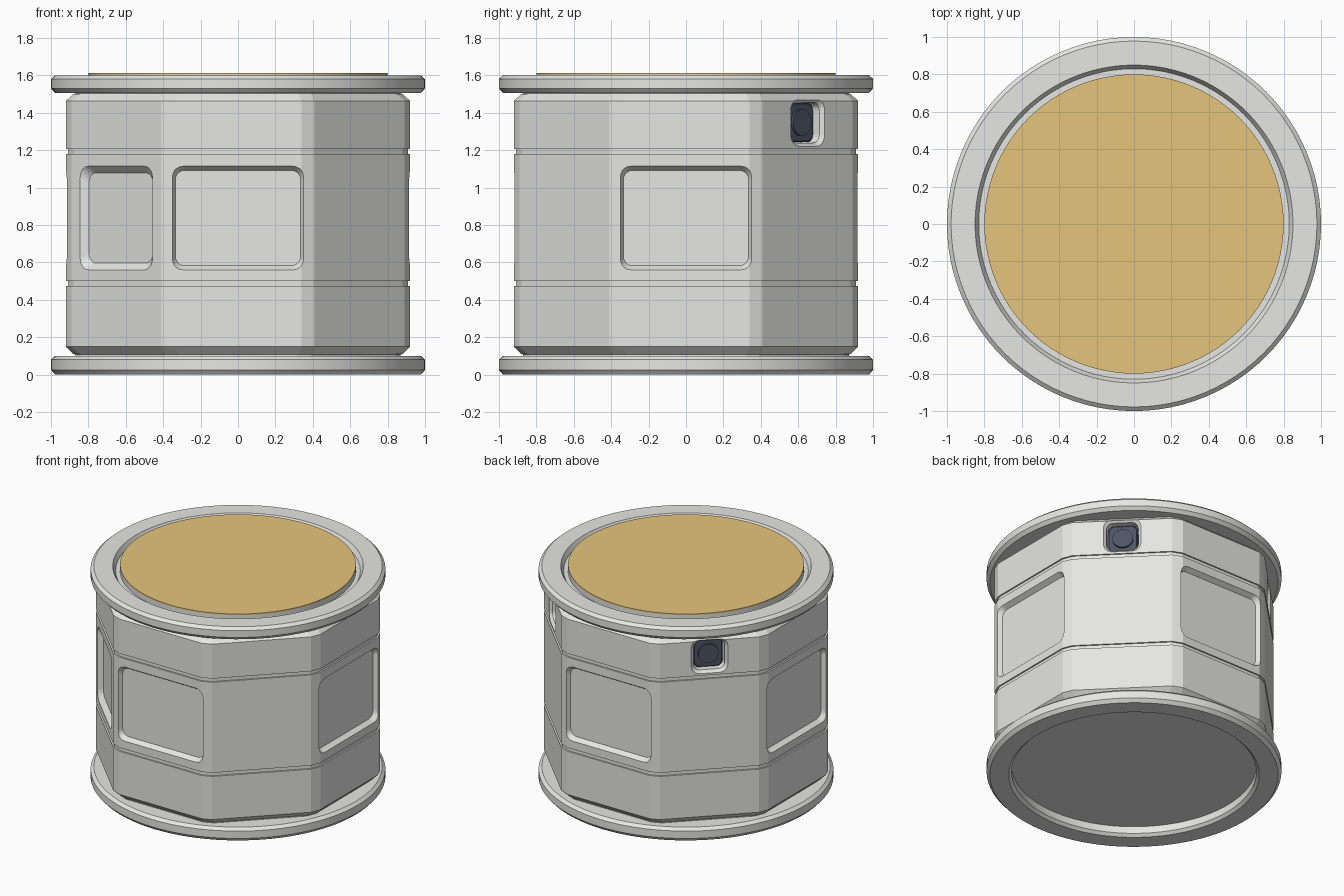
import bpy, bmesh, math
from mathutils import Matrix, Vector

cube = bpy.data.objects.get("Cube")
if cube:
    bpy.data.objects.remove(cube, do_unlink=True)


def material(name, rgb):
    m = bpy.data.materials.new(name)
    m.use_nodes = True
    m.diffuse_color = (*rgb, 1)
    bsdf = next(n for n in m.node_tree.nodes if n.type == 'BSDF_PRINCIPLED')
    bsdf.inputs["Base Color"].default_value = (*rgb, 1)
    bsdf.inputs["Roughness"].default_value = 0.6
    return m


GREY = material("light grey", (0.79, 0.79, 0.78))
GOLD = material("gold", (0.78, 0.56, 0.2))
DARK = material("dark slate", (0.075, 0.09, 0.13))


def loft(name, rings, mat, smooth=False):
    """Skin a stack of equal-length rings and cap both ends."""
    bm = bmesh.new()
    loops = [[bm.verts.new(p) for p in ring] for ring in rings]
    for a, b in zip(loops, loops[1:]):
        for i in range(len(a)):
            j = (i + 1) % len(a)
            bm.faces.new((a[i], a[j], b[j], b[i]))
    bm.faces.new(loops[0])
    bm.faces.new(loops[-1])
    bmesh.ops.recalc_face_normals(bm, faces=bm.faces)
    mesh = bpy.data.meshes.new(name)
    bm.to_mesh(mesh)
    bm.free()
    mesh.materials.append(mat)
    obj = bpy.data.objects.new(name, mesh)
    bpy.context.collection.objects.link(obj)
    if smooth:
        bpy.ops.object.select_all(action='DESELECT')
        obj.select_set(True)
        bpy.context.view_layer.objects.active = obj
        bpy.ops.object.shade_smooth_by_angle(angle=math.radians(30))
    return obj


def circle(r, z, n=96):
    return [Vector((r * math.cos(math.tau * i / n), r * math.sin(math.tau * i / n), z))
            for i in range(n)]


def octagon(apothem, z, cut=0.041):
    """Eight-sided outline with each corner cut off."""
    half = apothem * math.tan(math.pi / 8) - cut
    return [Matrix.Rotation(k * math.pi / 4, 3, 'Z') @ Vector((apothem, s * half, z))
            for k in range(8) for s in (-1, 1)]


def rounded_rect(hw, hh, radius, depth, z, angle, steps=5):
    """Rounded rectangle standing upright at a distance along a side direction."""
    rot = Matrix.Rotation(math.radians(angle), 3, 'Z')
    pts = []
    for q, (sx, sz) in enumerate(((1, 1), (-1, 1), (-1, -1), (1, -1))):
        for i in range(steps + 1):
            a = (q + i / steps) * math.pi / 2
            pts.append(rot @ Vector((depth, sx * (hw - radius) + radius * math.cos(a),
                                     z + sz * (hh - radius) + radius * math.sin(a))))
    return pts


def carve(target, cutter):
    cutter.hide_render = True
    mod = target.modifiers.new("recess", 'BOOLEAN')
    mod.operation = 'DIFFERENCE'
    mod.solver = 'EXACT'
    mod.object = cutter
    bpy.ops.object.select_all(action='DESELECT')
    target.select_set(True)
    bpy.context.view_layer.objects.active = target
    bpy.ops.object.modifier_apply(modifier=mod.name)
    bpy.data.objects.remove(cutter, do_unlink=True)


# Octagonal body with chamfered ends and two square grooves
R = 0.92
profile = [(0.87, 0.09), (0.87, 0.108), (0.88, 0.11), (R, 0.15)]
for low in (0.473, 1.178):
    high = low + 0.027
    profile += [(R, low), (R - 0.011, low), (R - 0.011, high), (R, high)]
profile += [(R, 1.463), (0.88, 1.5), (0.87, 1.502), (0.87, 1.52)]
body = loft("body", [octagon(a, z) for a, z in profile], GREY)

# Side panels: four wide, one narrow
PANEL_Z = 0.837
for angle, hw, taper in ((0, 0.353, 0.018), (90, 0.353, 0.018), (180, 0.353, 0.018),
                         (270, 0.353, 0.018), (225, 0.273, 0.032)):
    hh = 0.277
    carve(body, loft("panel_cutter", [
        rounded_rect(hw - taper, hh - taper - 0.004, 0.05, R - 0.035, PANEL_Z, angle),
        rounded_rect(hw, hh, 0.06, R, PANEL_Z, angle),
        rounded_rect(hw, hh, 0.06, R + 0.1, PANEL_Z, angle)], GREY))

# Rear sensor ports on the two back corners
PORT_Z = 1.347
for side, angle in (("left", 45), ("right", 135)):
    carve(body, loft("port_cutter", [
        rounded_rect(h, h, r, d, PORT_Z, angle)
        for h, r, d in ((0.108, 0.045, 0.8), (0.108, 0.045, 0.9),
                        (0.127, 0.06, R), (0.127, 0.06, R + 0.1))], GREY))
    loft(side + "_sensor_housing", [
        rounded_rect(h, h + 0.005, 0.04, d, PORT_Z, angle)
        for h, d in ((0.1, 0.79), (0.1, 0.858), (0.093, 0.865))], DARK)
    loft(side + "_sensor_lens", [
        rounded_rect(0.07, 0.07, 0.0699, d, PORT_Z, angle, 8)
        for d in (0.86, 0.88)], DARK, True)

# End flanges with chamfered rims and recessed faces
loft("base_flange", [circle(r, z) for r, z in (
    (0.83, 0.072), (0.83, 0.02), (0.85, 0), (0.978, 0), (1, 0.025), (1, 0.08),
    (0.978, 0.1), (0.8, 0.1))], GREY, True)
loft("top_flange", [circle(r, z) for r, z in (
    (0.8, 1.506), (0.978, 1.506), (1, 1.53), (1, 1.58), (0.978, 1.6), (0.85, 1.6),
    (0.83, 1.565))], GREY, True)

# Raised centre with a thin gold plate on top
loft("top_pedestal", [circle(0.8, 1.56), circle(0.8, 1.603)], GREY, True)
loft("top_disc", [circle(0.8, 1.603), circle(0.8, 1.612)], GOLD, True)
